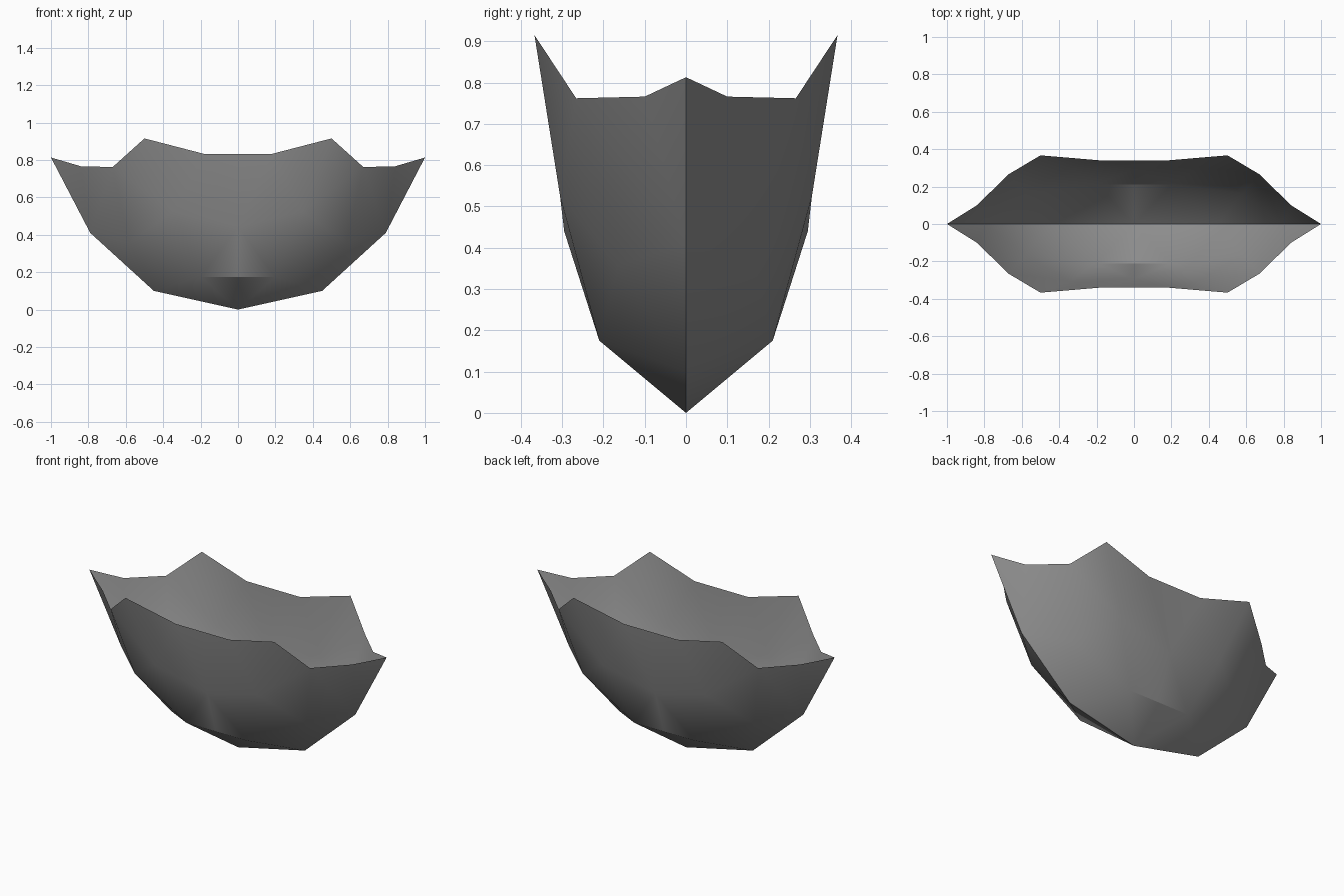
import bpy, bmesh, math

if "Cube" in bpy.data.objects:
    bpy.data.objects.remove(bpy.data.objects["Cube"])

# Key points of one quarter of the hull (x >= 0, y <= 0)
P = {
    # keel, from the lowest point up to the tip
    "k0": (0, 0, 0), "k1": (0.45, 0, 0.10), "k2": (0.79, 0, 0.41), "tip": (1, 0, 0.813),
    # chine
    "c0": (0, -0.21, 0.175), "c1": (0.20, -0.21, 0.175), "c2": (0.58, -0.165, 0.358),
    # belly of the side
    "b0": (0, -0.295, 0.44), "b1": (0.345, -0.305, 0.525),
    # rim
    "r0": (0, -0.34, 0.832), "r1": (0.18, -0.34, 0.832), "r2": (0.50, -0.367, 0.915),
    "r3": (0.67, -0.266, 0.762), "r4": (0.84, -0.10, 0.766),
}

# Planking triangles between those points
FACES = """k0 k1 c1, k0 c1 c0, k1 c2 c1, k1 k2 c2,
c0 c1 b0, c1 b1 b0, c1 c2 b1, c2 r3 b1, c2 k2 r3, k2 r4 r3, k2 tip r4,
b1 r3 r2, b1 r2 r1, b0 b1 r1, b0 r1 r0"""

bm = bmesh.new()
verts = {name: bm.verts.new(co) for name, co in P.items()}
for tri in FACES.split(","):
    bm.faces.new([verts[n] for n in tri.split()])

# Mirror the quarter into the full hull
for axis in ("X", "Y"):
    bmesh.ops.mirror(bm, geom=bm.verts[:] + bm.edges[:] + bm.faces[:],
                     axis=axis, merge_dist=0.0005)
bmesh.ops.remove_doubles(bm, verts=bm.verts[:], dist=0.0005)

# Drop the flat seams in the middle of the sides, and turn the faces outward
bmesh.ops.recalc_face_normals(bm, faces=bm.faces[:])
lowest = min(bm.faces, key=lambda f: f.calc_center_median().z)
if lowest.normal.z > 0:
    bmesh.ops.reverse_faces(bm, faces=bm.faces[:])

mesh = bpy.data.meshes.new("hull")
bm.to_mesh(mesh)
bm.free()

hull = bpy.data.objects.new("hull", mesh)
bpy.context.collection.objects.link(hull)

grey = bpy.data.materials.new("dark grey")
grey.diffuse_color = (0.27, 0.27, 0.27, 1)
grey.use_nodes = True
grey.node_tree.nodes["Principled BSDF"].inputs["Base Color"].default_value = grey.diffuse_color
mesh.materials.append(grey)

# Smooth planks with a hard keel and bottom chine
bpy.context.view_layer.objects.active = hull
hull.select_set(True)
bpy.ops.object.shade_smooth_by_angle(angle=math.radians(30))
